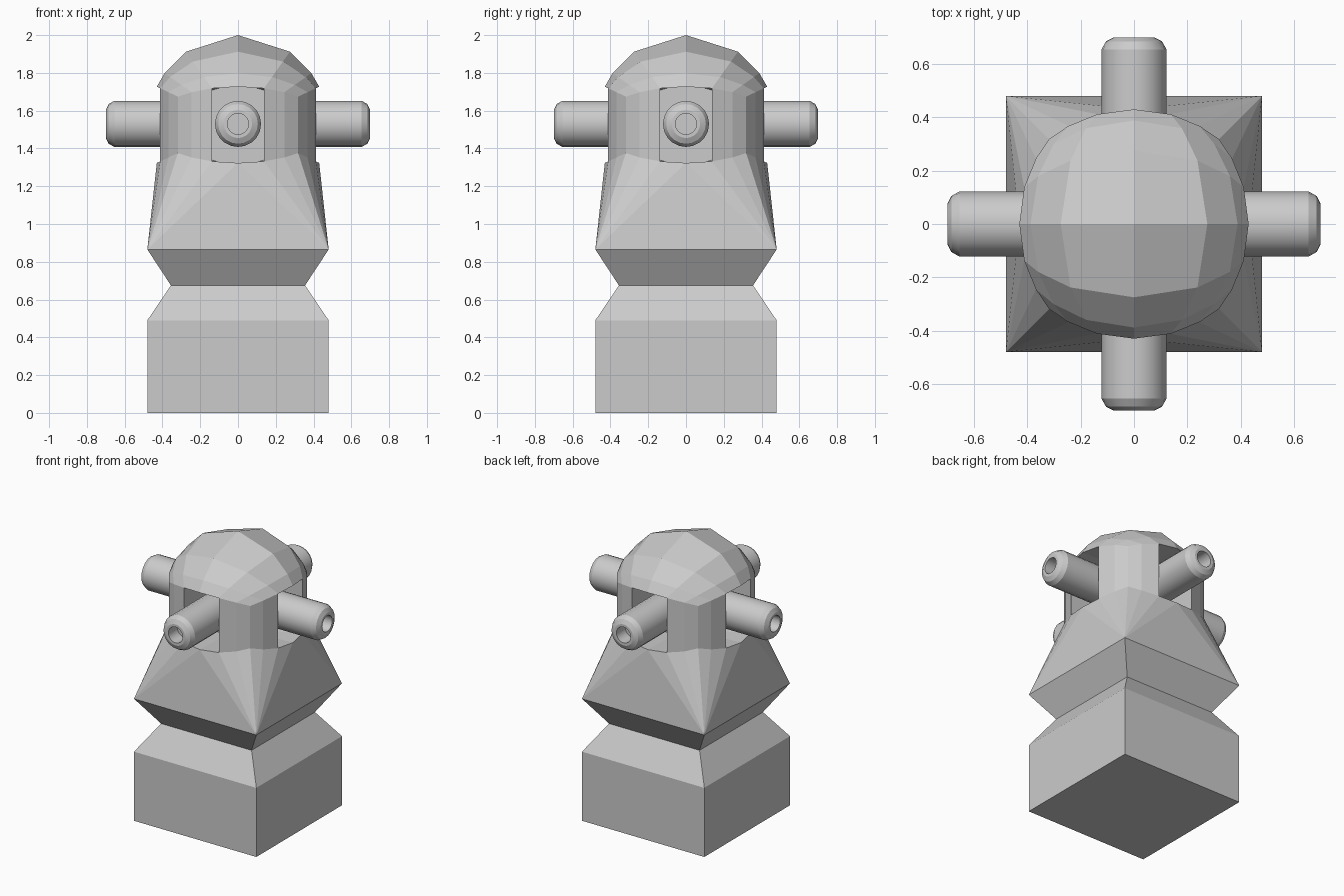
import bpy, bmesh, math
from mathutils import Vector

if "Cube" in bpy.data.objects:
    bpy.data.objects.remove(bpy.data.objects["Cube"])

N = 3             # grid steps from the dome centre to its rim
CZ, R = 1.525, 0.475


def finish(name, bm):
    bmesh.ops.remove_doubles(bm, verts=bm.verts, dist=1e-5)
    bmesh.ops.recalc_face_normals(bm, faces=bm.faces)
    me = bpy.data.meshes.new(name)
    bm.to_mesh(me)
    bm.free()
    ob = bpy.data.objects.new(name, me)
    bpy.context.collection.objects.link(ob)
    return ob


def dome_point(i, j, side=1):
    """Grid point of a flattened box projected on to a sphere."""
    d = Vector((0.71 * i, 0.71 * j, side)).normalized() * R
    return d + Vector((0, 0, CZ))


# one quarter of the rim, front left corner to just before front right corner
def rim_index(k):
    q, t = divmod(k % (8 * N), 2 * N)
    i, j = t - N, -N
    for _ in range(q):
        i, j = -j, i
    return i, j


RIM = [rim_index(k) for k in range(8 * N)]

# pedestal: square rings, then a shoulder fanning out to the round rim
bm = bmesh.new()
rings = []
for h, z in [(0.48, 0), (0.48, 0.49), (0.355, 0.675), (0.48, 0.865)]:
    rings.append([bm.verts.new((h * x, h * y, z))
                  for x, y in [(-1, -1), (1, -1), (1, 1), (-1, 1)]])
bm.faces.new(rings[0])
for a, b in zip(rings, rings[1:]):
    for k in range(4):
        n = (k + 1) % 4
        bm.faces.new((a[k], a[n], b[n], b[k]))
rim = [bm.verts.new(dome_point(i, j, -1)) for i, j in RIM]
floor = bm.verts.new((0, 0, 1.31))
for k in range(8 * N):
    n = (k + 1) % (8 * N)
    q, t = divmod(k, 2 * N)
    corner = rings[-1][q] if t < N else rings[-1][(q + 1) % 4]
    bm.faces.new((corner, rim[n], rim[k]))
    bm.faces.new((rim[k], rim[n], floor))
for q in range(4):
    bm.faces.new((rings[-1][q], rings[-1][(q + 1) % 4], rim[q * 2 * N + N]))
finish("pedestal", bm)

# dome with closed underside
bm = bmesh.new()
grid = {(i, j): bm.verts.new(dome_point(i, j))
        for i in range(-N, N + 1) for j in range(-N, N + 1)}
for i in range(-N, N):
    for j in range(-N, N):
        bm.faces.new((grid[i, j], grid[i + 1, j], grid[i + 1, j + 1], grid[i, j + 1]))
under = bm.verts.new((0, 0, 1.735))
for k in range(8 * N):
    bm.faces.new((grid[RIM[k]], grid[RIM[(k + 1) % (8 * N)]], under))
finish("dome", bm)

# corner pillars, running in to the central core
for q in range(4):
    bm = bmesh.new()
    loops = []
    for side in (-1, 1):
        pts = [dome_point(*rim_index(q * 2 * N + t), side) for t in range(1 - N, N)]
        pts = pts[:]
        pts = pts[1 - 1:]
        a, b = pts[0], pts[-1]
        # outer wall from window edge to window edge
        inner = Vector((math.copysign(0.137, a.x + b.x),
                        math.copysign(0.137, a.y + b.y), CZ + side * 0.21))
        loops.append([bm.verts.new(p) for p in pts + [inner]])
    lo, hi = loops
    for k in range(len(lo)):
        n = (k + 1) % len(lo)
        bm.faces.new((lo[k], lo[n], hi[n], hi[k]))
    finish("pillar_%d" % (q + 1), bm)

# central core behind the openings
bm = bmesh.new()
bmesh.ops.create_cube(bm, size=1)
for v in bm.verts:
    v.co = (v.co.x * 0.274, v.co.y * 0.274, CZ + v.co.z * 0.43)
finish("core", bm)

# four barrels with rounded muzzles and bores
PROFILE = [(0.122, 0.1), (0.122, 0.655), (0.105, 0.685), (0.075, 0.70),
           (0.056, 0.70), (0.056, 0.60), (0, 0.60)]
SEG = 20
for q in range(4):
    bm = bmesh.new()
    c, s = math.cos(q * math.pi / 2), math.sin(q * math.pi / 2)
    loops = []
    for r, d in PROFILE:
        loop = []
        for k in range(SEG):
            t = 2 * math.pi * k / SEG
            w = r * math.cos(t)
            loop.append(bm.verts.new((c * d - s * w, s * d + c * w, 1.53 + r * math.sin(t))))
        loops.append(loop)
    for a, b in zip(loops, loops[1:]):
        for k in range(SEG):
            n = (k + 1) % SEG
            bm.faces.new((a[k], a[n], b[n], b[k]))
    bmesh.ops.remove_doubles(bm, verts=bm.verts, dist=1e-5)
    ob = finish("barrel_%d" % (q + 1), bm)
    bpy.ops.object.select_all(action='DESELECT')
    ob.select_set(True)
    bpy.context.view_layer.objects.active = ob
    bpy.ops.object.shade_smooth_by_angle(angle=math.radians(25))
